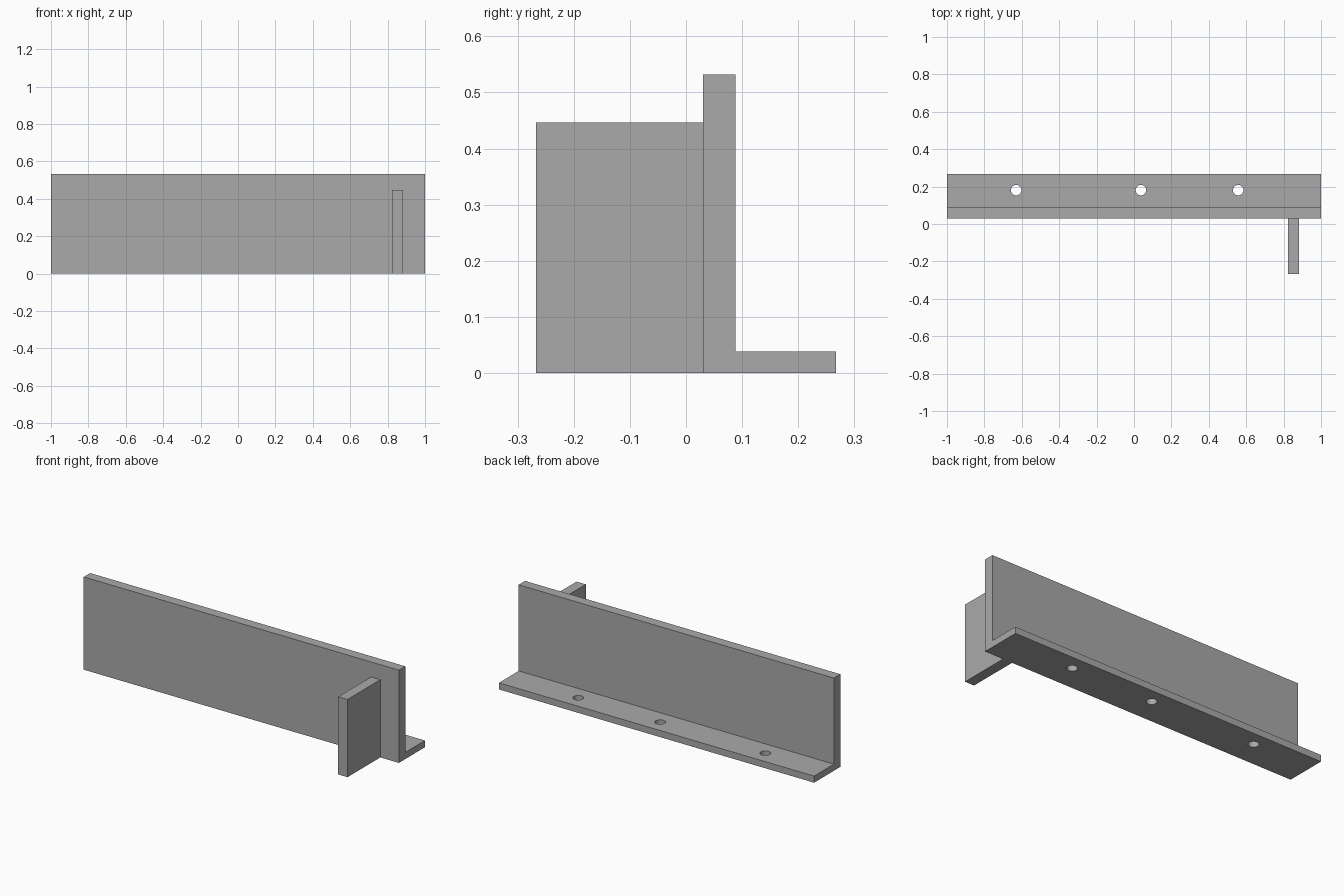
import bpy
import bmesh
from mathutils import Vector

old = bpy.data.objects.get("Cube")
if old:
    bpy.data.objects.remove(old, do_unlink=True)

# Plain grey material
grey = bpy.data.materials.new("grey")
colour = (0.4, 0.4, 0.4, 1)
grey.diffuse_color = colour
grey.use_nodes = True
grey.node_tree.nodes["Principled BSDF"].inputs["Base Color"].default_value = colour


def extrude_profile(name, profile, x0, x1):
    """Extrude a (y, z) outline along x."""
    bm = bmesh.new()
    face = bm.faces.new([bm.verts.new((x0, y, z)) for y, z in profile])
    result = bmesh.ops.extrude_face_region(bm, geom=[face])
    moved = [v for v in result["geom"] if isinstance(v, bmesh.types.BMVert)]
    bmesh.ops.translate(bm, verts=moved, vec=Vector((x1 - x0, 0, 0)))
    bmesh.ops.recalc_face_normals(bm, faces=bm.faces)
    mesh = bpy.data.meshes.new(name)
    bm.to_mesh(mesh)
    bm.free()
    mesh.materials.append(grey)
    obj = bpy.data.objects.new(name, mesh)
    bpy.context.collection.objects.link(obj)
    return obj


FRONT, WALL_BACK, BACK = 0.03, 0.088, 0.267
HEIGHT, FLANGE = 0.532, 0.038

# Angle section: upright wall with a thin mounting flange behind it
angle = extrude_profile("angle_bracket", [
    (FRONT, 0), (BACK, 0), (BACK, FLANGE),
    (WALL_BACK, FLANGE), (WALL_BACK, HEIGHT), (FRONT, HEIGHT)], -1, 1)

# Upright fin standing out from the front of the wall
extrude_profile("front_fin", [
    (-BACK, 0), (FRONT, 0), (FRONT, 0.446), (-BACK, 0.446)], 0.823, 0.882)

# Screw holes through the flange
for x in (-0.63, 0.037, 0.557):
    bpy.ops.mesh.primitive_cylinder_add(
        vertices=32, radius=0.028, depth=0.2, location=(x, 0.181, FLANGE / 2))
    cutter = bpy.context.object
    cutter.name = "hole_cutter"
    cutter.hide_render = True
    cutter.data.materials.append(grey)
    cut = angle.modifiers.new("screw_hole", "BOOLEAN")
    cut.operation = "DIFFERENCE"
    cut.solver = "EXACT"
    cut.object = cutter
    bpy.ops.object.select_all(action="DESELECT")
    angle.select_set(True)
    bpy.context.view_layer.objects.active = angle
    bpy.ops.object.modifier_apply(modifier=cut.name)
    bpy.data.objects.remove(cutter, do_unlink=True)

# Round hole walls, crisp edges elsewhere
bpy.ops.object.shade_smooth_by_angle()
